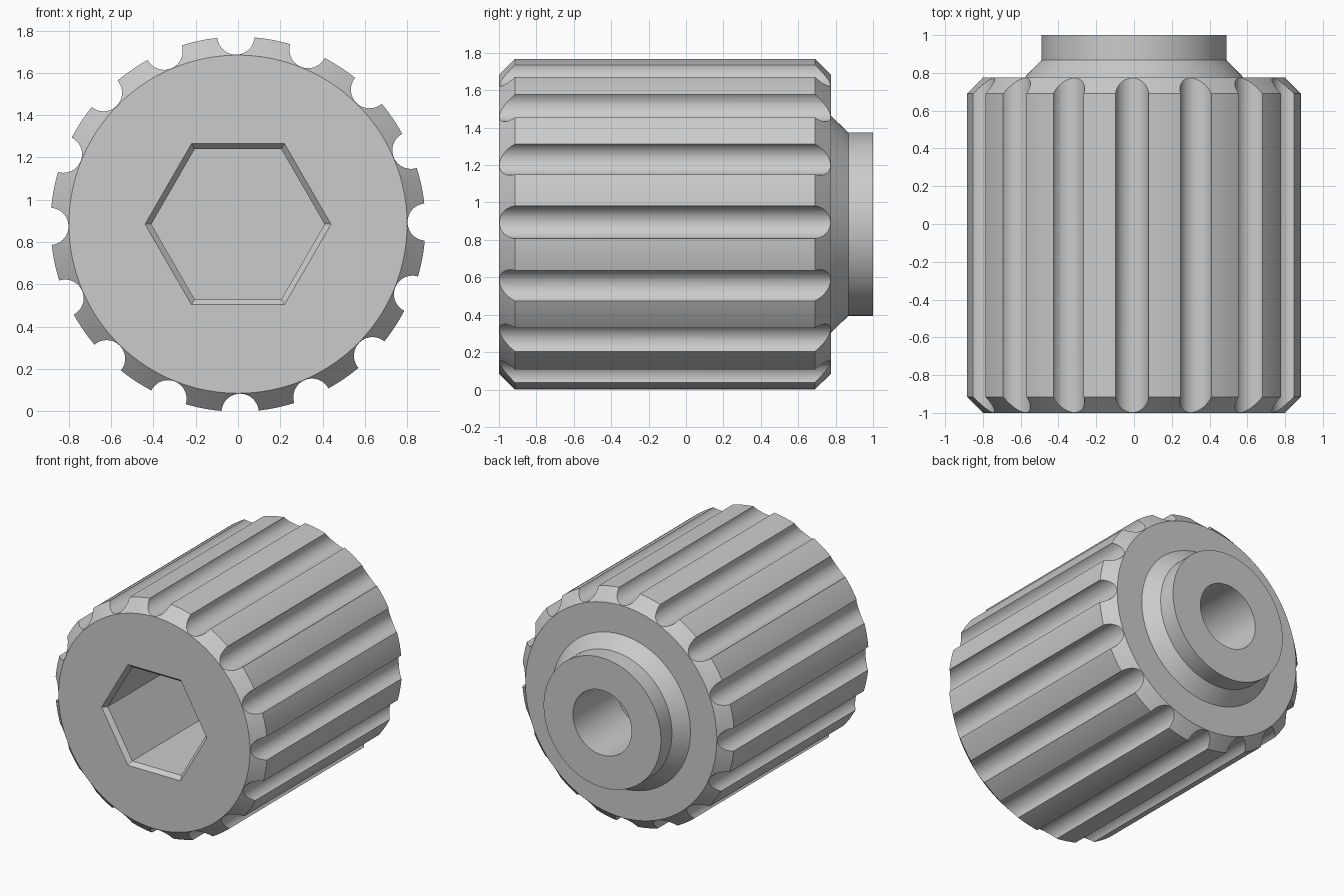
import bpy, bmesh, math

if "Cube" in bpy.data.objects:
    bpy.data.objects.remove(bpy.data.objects["Cube"], do_unlink=True)

AXIS_Z = 0.884        # height of the knob's axis
RADIUS = 0.887        # outer radius of the grip
FACE_R = 0.8          # radius of the flat end faces
GROOVES = 16
GROOVE_R = 0.088

steel = bpy.data.materials.new("plain_grey")
steel.use_nodes = True
GREY = (0.6, 0.6, 0.6, 1)
steel.diffuse_color = GREY
steel.node_tree.nodes["Principled BSDF"].inputs["Base Color"].default_value = GREY


def add_turned(bm, profile, sides, cx=0.0, cz=AXIS_Z):
    """Closed solid turned about an axis along y; profile is (radius, y)."""
    rings = []
    for r, y in profile:
        ring = []
        for i in range(sides):
            a = math.tau * i / sides
            ring.append(bm.verts.new((cx + r * math.cos(a), y, cz + r * math.sin(a))))
        rings.append(ring)
    for low, high in zip(rings, rings[1:]):
        for i in range(sides):
            j = (i + 1) % sides
            bm.faces.new((low[i], low[j], high[j], high[i]))
    bm.faces.new(rings[0])
    bm.faces.new(rings[-1])


def make_object(name, bm):
    bmesh.ops.recalc_face_normals(bm, faces=bm.faces)
    mesh = bpy.data.meshes.new(name)
    bm.to_mesh(mesh)
    bm.free()
    mesh.materials.append(steel)
    obj = bpy.data.objects.new(name, mesh)
    bpy.context.collection.objects.link(obj)
    return obj


def turned(name, profile, sides):
    bm = bmesh.new()
    add_turned(bm, profile, sides)
    return make_object(name, bm)


# Grip with chamfered ends and a stepped collar at the back
knob = turned("knob_body", [
    (FACE_R, -1), (RADIUS, -0.915), (RADIUS, 0.69), (FACE_R, 0.775),
    (0.58, 0.775), (0.49, 0.868), (0.49, 1)], 192)

# Cutter for the round flutes, turned slightly off the vertical
bm = bmesh.new()
centre = FACE_R + 0.002 + GROOVE_R
for i in range(GROOVES):
    a = math.tau * i / GROOVES + math.radians(0.65)
    add_turned(bm, [(GROOVE_R, -1.1), (GROOVE_R, 0.9)], 40,
               centre * math.cos(a), AXIS_Z + centre * math.sin(a))
flutes = make_object("flute_cutter", bm)

# Cutter for the hexagonal socket with its bevelled lip
socket = turned("socket_cutter", [
    (0.44, -1.1), (0.44, -1), (0.41, -0.97), (0.41, 0.2)], 6)

# Cutter for the blind bore in the collar
bore = turned("bore_cutter", [(0.245, 0.48), (0.245, 1.1)], 64)

bpy.ops.object.select_all(action='DESELECT')
bpy.context.view_layer.objects.active = knob
knob.select_set(True)
for cutter in (flutes, socket, bore):
    cutter.hide_render = True
    mod = knob.modifiers.new(cutter.name, 'BOOLEAN')
    mod.operation = 'DIFFERENCE'
    mod.solver = 'EXACT'
    mod.object = cutter
    bpy.ops.object.modifier_apply(modifier=mod.name)
    bpy.data.objects.remove(cutter, do_unlink=True)

bpy.ops.object.shade_smooth_by_angle(angle=math.radians(30))
